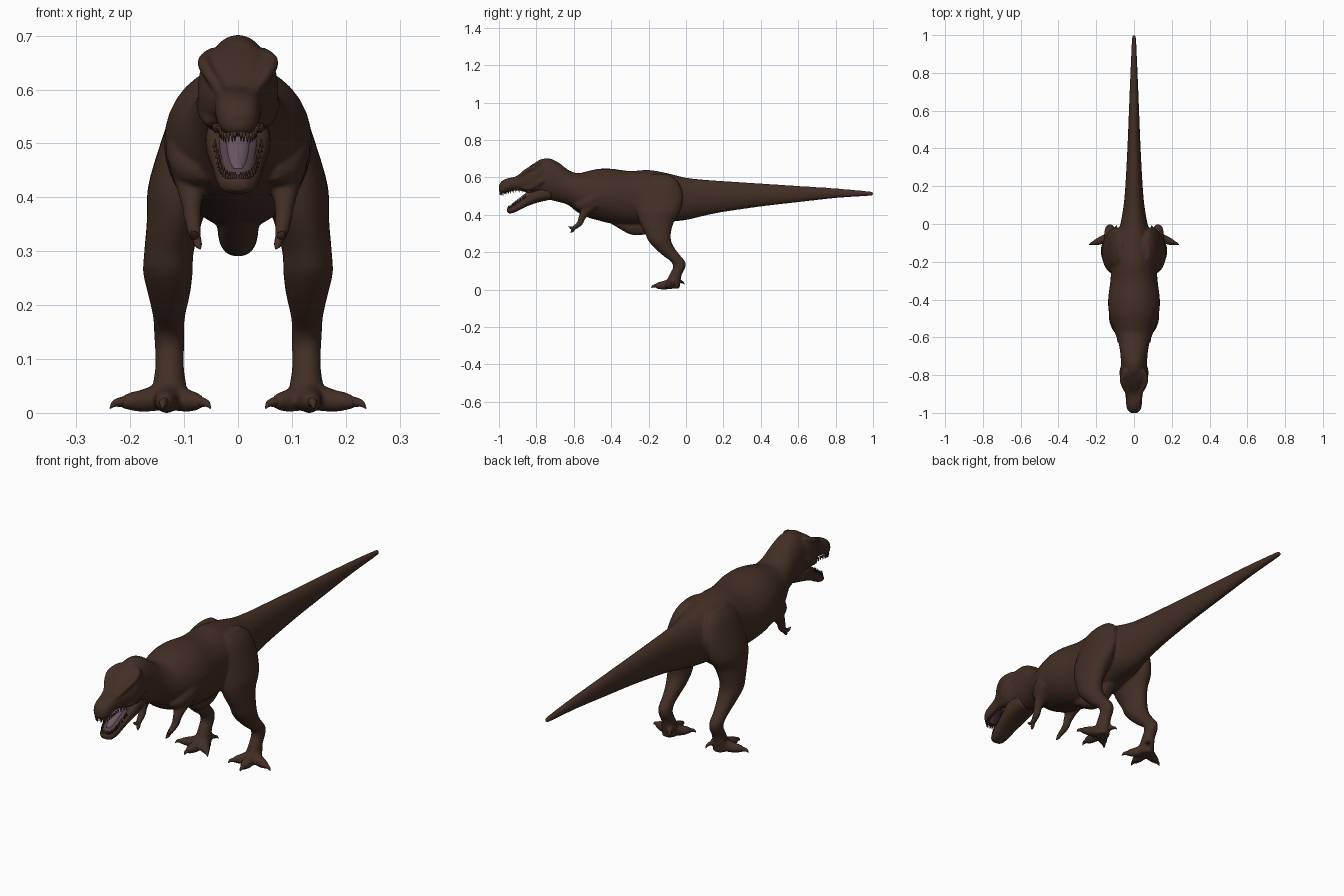
import bpy, bmesh, math
from mathutils import Vector


def material(name, rgb):
    m = bpy.data.materials.new(name)
    m.diffuse_color = (*rgb, 1)
    return m


SKIN = material("brown skin", (0.055, 0.028, 0.018))
MOUTH = material("mouth lining", (0.095, 0.052, 0.072))
TONGUE = material("tongue", (0.15, 0.095, 0.125))


def spline(pts, steps):
    """Catmull-Rom through tuples of any length."""
    out = []
    for i in range(len(pts) - 1):
        a, b, c, d = pts[max(i - 1, 0)], pts[i], pts[i + 1], pts[min(i + 2, len(pts) - 1)]
        for s in range(steps):
            t = s / steps
            out.append(tuple(0.5 * (2 * q + (r - p) * t + (2 * p - 5 * q + 4 * r - u) * t * t
                                    + (3 * q - p - 3 * r + u) * t ** 3)
                             for p, q, r, u in zip(a, b, c, d)))
    return out + [pts[-1]]


def loft(name, rings, mat, n=24, power=1.0):
    """Skin rings given as (centre, half axis u, half axis v)."""
    bm = bmesh.new()

    def f(v):
        return math.copysign(abs(v) ** power, v)
    loops = [[bm.verts.new(c + u * f(math.cos(2 * math.pi * k / n)) + v * f(math.sin(2 * math.pi * k / n)))
              for k in range(n)] for c, u, v in rings]
    for a, b in zip(loops, loops[1:]):
        for k in range(n):
            bm.faces.new((a[k], a[(k + 1) % n], b[(k + 1) % n], b[k]))
    bm.faces.new(loops[0])
    bm.faces.new(loops[-1])
    bmesh.ops.recalc_face_normals(bm, faces=bm.faces)
    for face in bm.faces:
        face.smooth = True
    me = bpy.data.meshes.new(name)
    bm.to_mesh(me)
    bm.free()
    me.materials.append(mat)
    ob = bpy.data.objects.new(name, me)
    bpy.context.collection.objects.link(ob)
    return ob


def trunk(name, stations, mat=SKIN, n=32, power=1.0):
    """Upright sections along y: (y, bottom, top, half width)."""
    rings = [(Vector((0, y, (b + t) / 2)), Vector((max(w, .002), 0, 0)), Vector((0, 0, max(t - b, .004) / 2)))
             for y, b, t, w in spline(stations, 4)]
    return loft(name, rings, mat, n, power)


def tube(name, pts, side=1, mat=SKIN, n=12, steps=4):
    """Round sections along a path: (x, y, z, radius)."""
    p = spline(pts, steps)
    rings = []
    for i, (x, y, z, r) in enumerate(p):
        t = Vector(p[min(i + 1, len(p) - 1)][:3]) - Vector(p[max(i - 1, 0)][:3])
        q = t.to_track_quat('Z', 'Y')
        u, v = q @ Vector((1, 0, 0)), q @ Vector((0, 1, 0))
        r = max(r, .0008)
        rings.append((Vector((x, y, z)), u * r, v * r))
    if side < 0:
        m = Vector((-1, 1, 1))
        rings = [(c * m, u * m, v * m) for c, u, v in rings]
    return loft(name, rings, mat, n)


def join(name, parts):
    bpy.ops.object.select_all(action='DESELECT')
    for o in parts:
        o.select_set(True)
    bpy.context.view_layer.objects.active = parts[0]
    bpy.ops.object.join()
    parts[0].name = name
    return parts[0]


# torso, neck and tail
flesh = [trunk("torso", [
    (1.0, .504, .520, .007), (.98, .501, .525, .011), (.8, .489, .541, .019), (.6, .467, .554, .027),
    (.4, .444, .567, .035), (.2, .415, .580, .046), (.1, .395, .587, .055), (0, .372, .598, .072),
    (-.1, .36, .622, .10), (-.2, .345, .639, .117), (-.3, .342, .634, .125), (-.4, .353, .646, .137),
    (-.47, .37, .645, .133), (-.53, .387, .632, .118), (-.58, .413, .622, .10), (-.63, .452, .640, .082),
    (-.68, .468, .678, .073), (-.73, .48, .701, .069), (-.78, .495, .695, .066), (-.81, .52, .675, .055)])]
# skull
flesh.append(trunk("skull", [
    (-.72, .53, .68, .05), (-.78, .51, .688, .071), (-.82, .515, .670, .074), (-.86, .528, .640, .060),
    (-.90, .534, .607, .046), (-.94, .528, .598, .043), (-.97, .516, .589, .039), (-.99, .515, .575, .030),
    (-1.001, .527, .555, .014)], power=.8))
# pelvis keel under the belly
flesh.append(trunk("pelvis_keel", [
    (-.40, .352, .42, .03), (-.35, .322, .42, .036), (-.30, .296, .42, .038), (-.25, .291, .42, .038),
    (-.20, .303, .42, .036), (-.14, .35, .42, .03)], power=.75))

# legs as level sections: (x, y, z, half width, half depth)
LEG = [(.065, -.14, .615, .018, .05), (.075, -.14, .575, .041, .10), (.09, -.14, .50, .054, .122),
       (.108, -.147, .42, .059, .117), (.117, -.157, .36, .052, .092), (.128, -.15, .30, .046, .069),
       (.130, -.14, .26, .046, .061), (.128, -.113, .22, .039, .053), (.128, -.075, .18, .030, .046),
       (.128, -.043, .15, .028, .038), (.127, -.036, .12, .027, .033), (.127, -.055, .08, .027, .033),
       (.127, -.068, .04, .033, .038), (.127, -.072, .006, .033, .038)]
# toes: tip x, tip y, base radius, tip radius
TOES = [(.218, -.102, .022, .014), (.138, -.165, .024, .016), (.066, -.13, .022, .014)]
claws, fingers = [], []
for s in (1, -1):
    rings = [(Vector((s * x, y, z)), Vector((a, 0, 0)), Vector((0, b, 0))) for x, y, z, a, b in spline(LEG, 4)]
    flesh.append(loft("leg", rings, SKIN, 28))
    for x, y, r0, r1 in TOES:
        d = Vector((x - .127, y + .07, 0))
        u = d.normalized()
        flesh.append(tube("toe", [(.127, -.07, .034, r0 + .006), (.127 + d.x * .5, -.07 + d.y * .5, .023, r0),
                                  (.127 + d.x * .8, -.07 + d.y * .8, .021, r1 + .003),
                                  (x, y, .017, r1 * .7)], s))
        claws.append(tube("claw", [(x - u.x * .012, y - u.y * .012, .021, .011),
                                   (x + u.x * .01, y + u.y * .01, .018, .007),
                                   (x + u.x * .021, y + u.y * .021, .008, .001)], s, n=8))
    # small rear toe
    flesh.append(tube("rear_toe", [(.120, -.06, .055, .018), (.105, -.035, .045, .012), (.098, -.024, .04, .009)], s))
    claws.append(tube("claw", [(.100, -.028, .042, .008), (.095, -.015, .037, .005), (.092, -.008, .027, .001)], s, n=8))
    # arm
    flesh.append(tube("arm", [(.095, -.48, .465, .036), (.088, -.53, .425, .028), (.086, -.556, .385, .019),
                              (.084, -.566, .357, .016), (.081, -.588, .337, .013), (.078, -.605, .325, .011)], s))
    # two clawed fingers
    for tip in ((.086, -.628, .338), (.070, -.617, .304)):
        mid = [(a + b) / 2 for a, b in zip(tip, (.078, -.600, .322))]
        fingers.append(tube("finger", [(.078, -.598, .328, .009), (*mid, .0075), (*tip, .001)], s, n=8))
    # brow ridge, cheek and shoulder swelling
    flesh.append(tube("brow", [(.045, -.775, .668, .012), (.063, -.82, .652, .013), (.054, -.86, .630, .012),
                               (.034, -.90, .600, .010), (.022, -.96, .582, .008)], s))
    flesh.append(tube("cheek", [(.045, -.74, .60, .02), (.056, -.785, .575, .022), (.050, -.835, .545, .016),
                                (.036, -.88, .545, .008)], s))
    flesh.append(tube("shoulder", [(.085, -.40, .53, .03), (.090, -.48, .49, .045), (.080, -.545, .455, .038),
                                   (.06, -.585, .45, .02)], s))

# fuse the flesh into one smooth skin
body = join("body", flesh)
rm = body.modifiers.new("fuse", 'REMESH')
rm.mode = 'VOXEL'
rm.voxel_size = .0055
rm.use_smooth_shade = True
sm = body.modifiers.new("soften", 'SMOOTH')
sm.factor = .5
sm.iterations = 5
bpy.ops.object.convert(target='MESH')

join("toe_claws", claws)
join("fingers", fingers)

# open lower jaw
trunk("lower_jaw", [
    (-.72, .482, .56, .052), (-.79, .466, .545, .060), (-.83, .453, .520, .056), (-.87, .436, .490, .048),
    (-.91, .415, .462, .041), (-.94, .407, .443, .032), (-.956, .414, .434, .016)], power=.75)
trunk("mouth_floor", [
    (-.80, .50, .546, .040), (-.83, .48, .527, .038), (-.87, .46, .496, .034), (-.91, .43, .467, .028),
    (-.94, .42, .447, .019)], MOUTH, 20, .7)
trunk("palate", [
    (-.82, .508, .55, .040), (-.86, .522, .56, .038), (-.90, .530, .56, .032), (-.94, .524, .56, .028),
    (-.97, .513, .55, .020)], MOUTH, 20, .7)
trunk("tongue_part", [
    (-.80, .51, .554, .024), (-.83, .49, .537, .024), (-.87, .47, .506, .022), (-.91, .44, .475, .017),
    (-.93, .44, .460, .008)], TONGUE, 16)

# teeth along both jaws: (x, y, z) rows, up or down
teeth = []
for row, drop in (([(.045, -.86, .537), (.037, -.91, .537), (.034, -.95, .528), (.024, -.983, .520), (.006, -.994, .522)], -.018),
                  ([(.044, -.86, .492), (.036, -.90, .462), (.030, -.93, .443), (.016, -.947, .432), (.005, -.951, .430)], .017)):
    for s in (1, -1):
        for x, y, z in spline(row, 3):
            teeth.append(tube("tooth", [(x, y, z, .0045), (x * .96, y, z + drop, .0008)], s, n=6, steps=1))
join("teeth", teeth)
